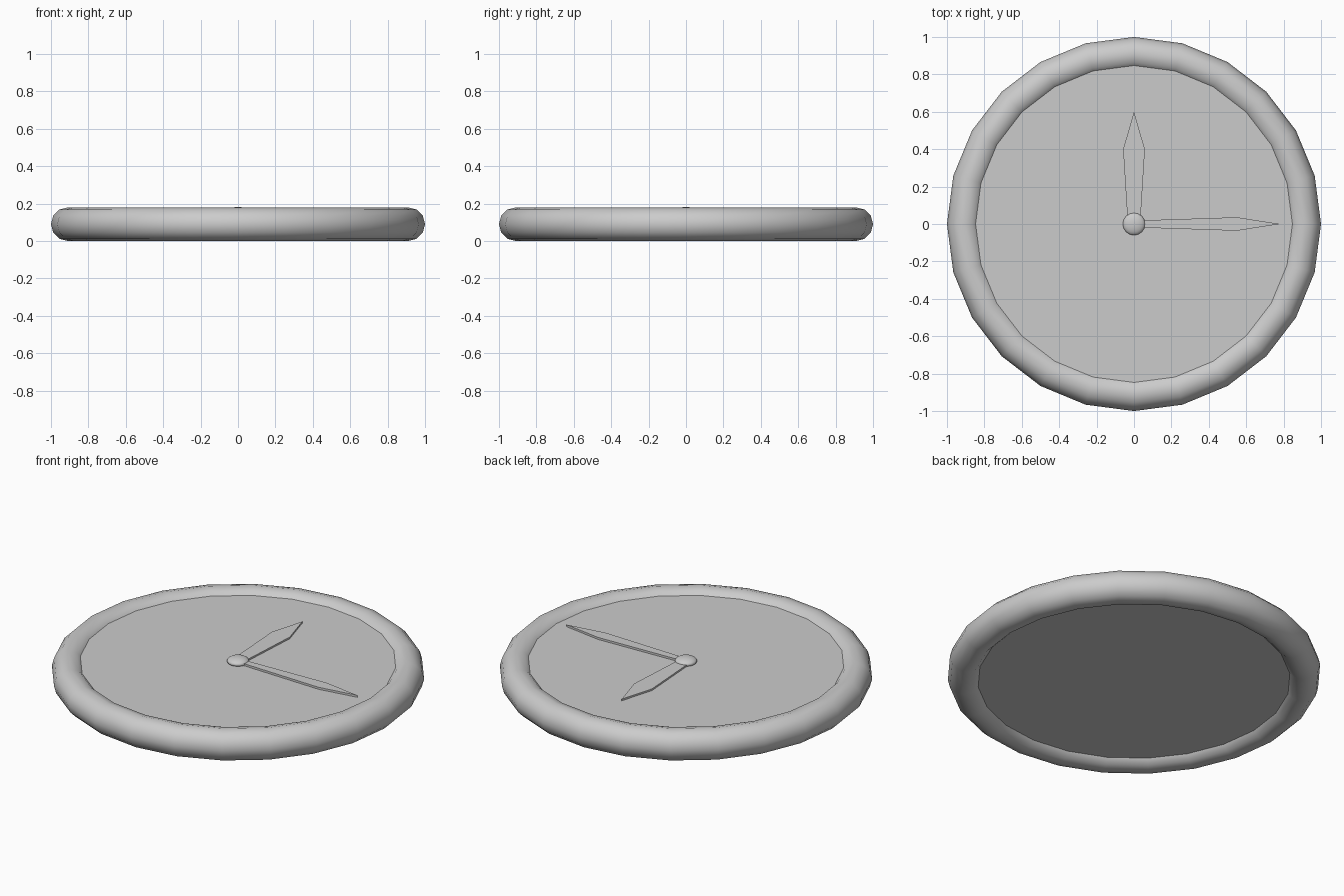
import bpy, bmesh, math

if "Cube" in bpy.data.objects:
    bpy.data.objects.remove(bpy.data.objects["Cube"])


def smooth(ob, name, angle=40):
    ob.name = name
    bpy.ops.object.shade_smooth_by_angle(angle=math.radians(angle))
    return ob


def hand(name, base, wide, wide_at, tip, z0, z1, rot):
    # Kite-shaped plate pointing along +y, extruded upward, turned by rot
    pts = [(-base, 0), (base, 0), (wide, wide_at), (0, tip), (-wide, wide_at)]
    bm = bmesh.new()
    face = bm.faces.new([bm.verts.new((x, y, z0)) for x, y in pts])
    ext = bmesh.ops.extrude_face_region(bm, geom=[face])
    top = [v for v in ext["geom"] if isinstance(v, bmesh.types.BMVert)]
    bmesh.ops.translate(bm, verts=top, vec=(0, 0, z1 - z0))
    bmesh.ops.recalc_face_normals(bm, faces=bm.faces)
    me = bpy.data.meshes.new(name)
    bm.to_mesh(me)
    bm.free()
    ob = bpy.data.objects.new(name, me)
    ob.rotation_euler.z = rot
    bpy.context.collection.objects.link(ob)


# Round rim
bpy.ops.mesh.primitive_torus_add(major_segments=24, minor_segments=12,
                                 major_radius=0.91, minor_radius=0.09,
                                 location=(0, 0, 0.09))
smooth(bpy.context.object, "rim")

# Dial plate, recessed on both sides of the rim
bpy.ops.mesh.primitive_cylinder_add(vertices=24, radius=0.88, depth=0.11,
                                    location=(0, 0, 0.095))
smooth(bpy.context.object, "dial")

# Hands
hand("hour_hand", 0.033, 0.058, 0.40, 0.60, 0.148, 0.160, 0)
hand("minute_hand", 0.018, 0.036, 0.55, 0.78, 0.148, 0.162, -math.pi / 2)

# Flattened centre cap
bpy.ops.mesh.primitive_uv_sphere_add(segments=16, ring_count=8, radius=0.06,
                                     location=(0, 0, 0.158))
cap = smooth(bpy.context.object, "centre_cap", 60)
cap.scale.z = 0.4
